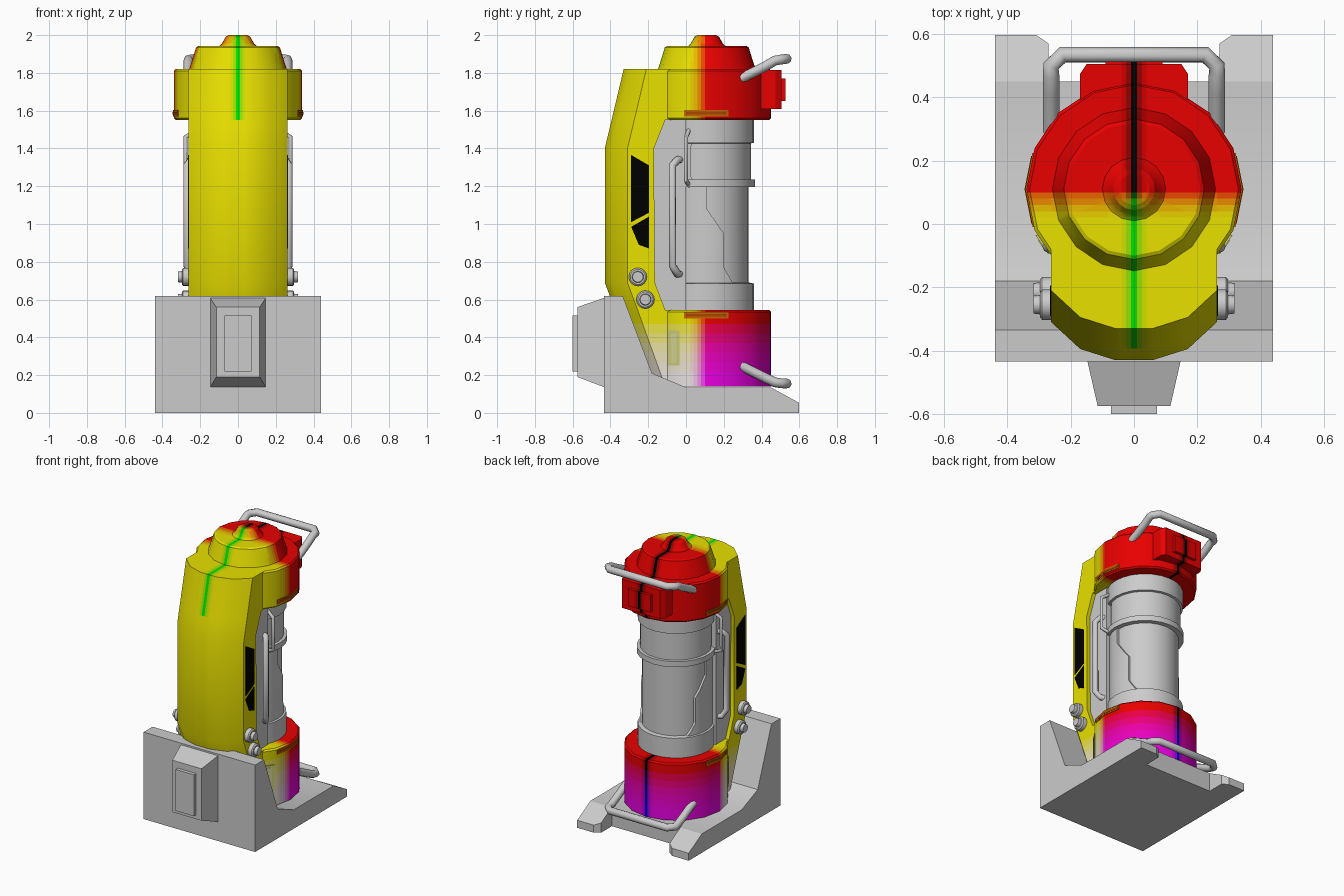
import bpy, bmesh, math
from mathutils import Vector

if "Cube" in bpy.data.objects:
    bpy.data.objects.remove(bpy.data.objects["Cube"])

CY = 0.11          # axis of the round parts (y)
R = 0.34           # radius of cap and foot ring
mats = {}


def clamp(v):
    return max(0.0, min(1.0, v))


def mat(col):
    key = tuple(round(c * 16) / 16 for c in col)
    if key not in mats:
        m = bpy.data.materials.new("paint_%d" % len(mats))
        m.diffuse_color = (*key, 1)
        m.use_nodes = True
        m.node_tree.nodes["Principled BSDF"].inputs["Base Color"].default_value = m.diffuse_color
        mats[key] = m
    return mats[key]


def finish(ob, angle=28):
    bpy.ops.object.select_all(action='DESELECT')
    ob.select_set(True)
    bpy.context.view_layer.objects.active = ob
    bpy.ops.object.shade_smooth_by_angle(angle=math.radians(angle))
    return ob


def add(name, verts, faces, color=None):
    bm = bmesh.new()
    vs = [bm.verts.new(v) for v in verts]
    for f in faces:
        bm.faces.new([vs[i] for i in f])
    bmesh.ops.remove_doubles(bm, verts=bm.verts, dist=1e-5)
    bmesh.ops.recalc_face_normals(bm, faces=bm.faces)
    me = bpy.data.meshes.new(name)
    bm.to_mesh(me)
    bm.free()
    ob = bpy.data.objects.new(name, me)
    bpy.context.collection.objects.link(ob)
    if color:
        me.materials.append(mat(color))
    return finish(ob)


def loft(name, rings, color=None):
    n, k = len(rings[0]), len(rings)
    faces = [(a * n + i, a * n + (i + 1) % n, (a + 1) * n + (i + 1) % n, (a + 1) * n + i)
             for a in range(k - 1) for i in range(n)]
    faces += [tuple(range(n)), tuple(range((k - 1) * n, k * n))]
    return add(name, [v for r in rings for v in r], faces, color)


def prism(name, yz, x0, x1, color=None):
    return loft(name, [[(x, y, z) for y, z in yz] for x in (x0, x1)], color)


def box(name, x, y0, y1, z0, z1, color=None):
    return prism(name, [(y0, z0), (y1, z0), (y1, z1), (y0, z1)], -x, x, color)


def lathe(name, prof, n=16):
    return loft(name, [[(r * math.cos(2 * math.pi * i / n), CY + r * math.sin(2 * math.pi * i / n), z)
                        for i in range(n)] for r, z in prof])


def patch(name, yz, r, n=24, color=None):
    """Raised plate: side outline intersected with a cylinder."""
    ob = prism(name, yz, -0.5, 0.5, color)
    cut = lathe("cutter", [(r, 0.1), (r, 1.9)], n)
    cut.hide_render = True
    m = ob.modifiers.new("fit", 'BOOLEAN')
    m.operation, m.object, m.solver = 'INTERSECT', cut, 'EXACT'
    bpy.context.view_layer.objects.active = ob
    bpy.ops.object.modifier_apply(modifier="fit")
    bpy.data.objects.remove(cut)
    return finish(ob)


def tube(name, pts, r):
    cu = bpy.data.curves.new(name, 'CURVE')
    cu.dimensions, cu.bevel_depth, cu.bevel_resolution, cu.use_fill_caps = '3D', r, 2, True
    s = cu.splines.new('POLY')
    s.points.add(len(pts) - 1)
    for p, co in zip(s.points, pts):
        p.co = (*co, 1)
    ob = bpy.data.objects.new(name, cu)
    bpy.context.collection.objects.link(ob)
    bpy.ops.object.select_all(action='DESELECT')
    ob.select_set(True)
    bpy.context.view_layer.objects.active = ob
    bpy.ops.object.convert(target='MESH')
    return finish(bpy.context.object, 50)


def paint(ob):
    """Blended paint: yellow front, red rear, blue added low down, dark centre stripe."""
    bm = bmesh.new()
    bm.from_mesh(ob.data)
    cuts = [((0, y, 0), (0, 1, 0)) for y in (0.02, 0.04, 0.06, 0.08, 0.1)]
    cuts += [((x, 0, 0), (1, 0, 0)) for x in (-0.04, -0.025, -0.01, 0.01, 0.025, 0.04)]
    cuts += [((0, 0, 0.17 + 0.05 * i), (0, 0, 1)) for i in range(7)]
    for co, no in cuts:
        bmesh.ops.bisect_plane(bm, geom=bm.verts[:] + bm.edges[:] + bm.faces[:],
                               plane_co=co, plane_no=no, dist=1e-5)
    slots = {}
    for f in bm.faces:
        c = f.calc_center_median()
        stripe = c.z > 1.55 or c.z < 0.546
        red = clamp((abs(c.x) - 0.005) / 0.035) if stripe else 1
        col = (0.8 * red, 0.75 * (1 - clamp((c.y - 0.02) / 0.08)), 0.75 * clamp((0.47 - c.z) / 0.27))
        m = mat(col)
        if m not in slots:
            slots[m] = len(slots)
            ob.data.materials.append(m)
        f.material_index = slots[m]
    bm.to_mesh(ob.data)
    bm.free()
    finish(ob)


# Stand: sloped cradle, two rear feet, front box
prism("base", [(-0.435, 0), (-0.435, 0.62), (-0.335, 0.62), (-0.18, 0.21), (0, 0.135), (0.45, 0.135), (0.45, 0)],
      -0.44, 0.44)
for s in (-1, 1):
    foot = [(0.27, 0.45), (0.44, 0.45), (0.44, 0.598), (0.31, 0.598), (0.27, 0.57)]
    loft("base_foot", [[(s * x, y, 0) for x, y in foot],
                       [(s * x, y, 0.135 - (y - 0.45) * 0.55) for x, y in foot]])
loft("front_box", [[(-x, y, z0), (x, y, z0), (x, y, z1), (-x, y, z1)]
                   for x, y, z0, z1 in ((0.148, -0.43, 0.135, 0.61), (0.115, -0.575, 0.19, 0.56))])
box("front_box_panel", 0.072, -0.6, -0.57, 0.22, 0.515)

# Front shell: faceted section lofted along z (height, setback, rear y)
half = [(0.06, -0.43), (0.17, -0.395), (0.262, -0.31)]
rings = []
for z, d, back in [(0.14, 0.2, 0.1), (0.545, 0.054, 0.1), (0.545, 0.054, -0.11), (0.69, 0, -0.165),
                   (1.4, 0, -0.17), (1.55, 0.036, -0.11), (1.55, 0.036, 0.1), (1.82, 0.1, 0.1)]:
    h = [(x, y + d, z) for x, y in half] + [(0.262, back, z)]
    rings.append(h + [(-x, y, z) for x, y, z in reversed(h)])
paint(loft("shell", rings))

# Cap with dome, foot ring, rear latch block
paint(lathe("cap", [(R - 0.01, 1.55), (R, 1.56), (R, 1.81), (R - 0.01, 1.82), (0.258, 1.82), (0.245, 1.86),
                    (0.222, 1.935), (0.21, 1.942), (0.1, 1.942), (0.085, 1.955), (0.066, 1.99), (0.05, 2.0)]))
paint(lathe("foot_ring", [(R, 0.14), (R, 0.535), (R - 0.01, 0.545)]))
latch = [(0.17, 0.3), (0.17, 0.475), (0.15, 0.505), (-0.15, 0.505), (-0.17, 0.475), (-0.17, 0.3)]
paint(loft("rear_latch", [[(x, y, z) for x, y in latch] for z in (1.61, 1.815)]))
paint(box("rear_latch_plate", 0.09, 0.45, 0.527, 1.65, 1.77))

# Curved slots and side vents
for z in (1.57, 0.5):
    for nm, g, r, c in (("slot_rim", 0, 0.344, (0.55, 0.1, 0.03)), ("slot_inner", 0.01, 0.346, (0.4, 0.05, 0.03))):
        patch(nm, [(-0.01 + g, z + g), (0.225 - g, z + g), (0.225 - g, z + 0.033 - g), (-0.01 + g, z + 0.033 - g)],
              r, 16, c)
for g, r, c in ((0, 0.346, (0.6, 0.6, 0.2)), (0.015, 0.349, (0.7, 0.7, 0.3))):
    patch("side_vent", [(-0.095 + g, 0.25 + g), (-0.035 - g, 0.25 + g), (-0.035 - g, 0.435 - g), (-0.095 + g, 0.435 - g)],
          r, 16, c)

# Grey column with collars and raised plates
lathe("column", [(0.25, 0.54), (0.25, 0.685), (0.222, 0.69), (0.222, 1.425), (0.25, 1.43), (0.25, 1.555)], 24)
box("column_spine", 0.235, -0.22, 0.0, 0.54, 1.555)
patch("column_band", [(0, 1.195), (0.5, 1.195), (0.5, 1.235), (0, 1.235)], 0.256)
patch("upper_plate", [(0.035, 1.23), (0.02, 1.26), (0.02, 1.4), (0.035, 1.435), (0.5, 1.435), (0.5, 1.23)], 0.234)
patch("lower_plate", [(-0.1, 1.2), (0.11, 1.2), (0.11, 1.08), (0.2, 0.95), (0.2, 0.77), (0.25, 0.685), (-0.1, 0.685)],
      0.236)

# Side details: windows, bolts, grab bars, pipes
for s in (-1, 1):
    for yz in ([(-0.29, 1.365), (-0.195, 1.31), (-0.195, 1.06), (-0.29, 1.01)],
               [(-0.195, 1.04), (-0.29, 0.985), (-0.25, 0.89), (-0.195, 0.87)]):
        prism("window", yz, s * 0.25, s * 0.266, (0.02, 0.02, 0.02))
    for y, z in ((-0.255, 0.72), (-0.215, 0.6)):
        loft("bolt", [[(s * x, y + r * math.cos(a * math.pi / 8), z + r * math.sin(a * math.pi / 8))
                       for a in range(16)]
                      for x, r in ((0.24, 0.048), (0.29, 0.048), (0.297, 0.04), (0.297, 0.031), (0.318, 0.028))])
    tube("grab_bar", [(s * x, y, z) for x, y, z in
                      ((0.2, -0.02, 1.34), (0.25, -0.045, 1.34), (0.27, -0.072, 1.31), (0.27, -0.072, 0.78),
                       (0.25, -0.045, 0.735), (0.2, -0.02, 0.735))], 0.02)
    tube("side_pipe", [(s * x, y, z) for x, y, z in
                       ((0.2, 0.02, 1.51), (0.278, 0.0, 1.46), (0.278, 0.0, 1.23), (0.2, 0.02, 1.2))], 0.012)

# Rear handles on cap and foot ring
for nm, path in (("top_handle", [(0.29, 1.77), (0.42, 1.835), (0.47, 1.865), (0.5, 1.87), (0.535, 1.875)]),
                 ("bottom_handle", [(0.29, 0.25), (0.42, 0.185), (0.47, 0.162), (0.5, 0.157), (0.535, 0.155)])):
    side = [(0.262 if i < 4 else 0.225, y, z) for i, (y, z) in enumerate(path)]
    tube(nm, side + [(-x, y, z) for x, y, z in reversed(side)], 0.026)
